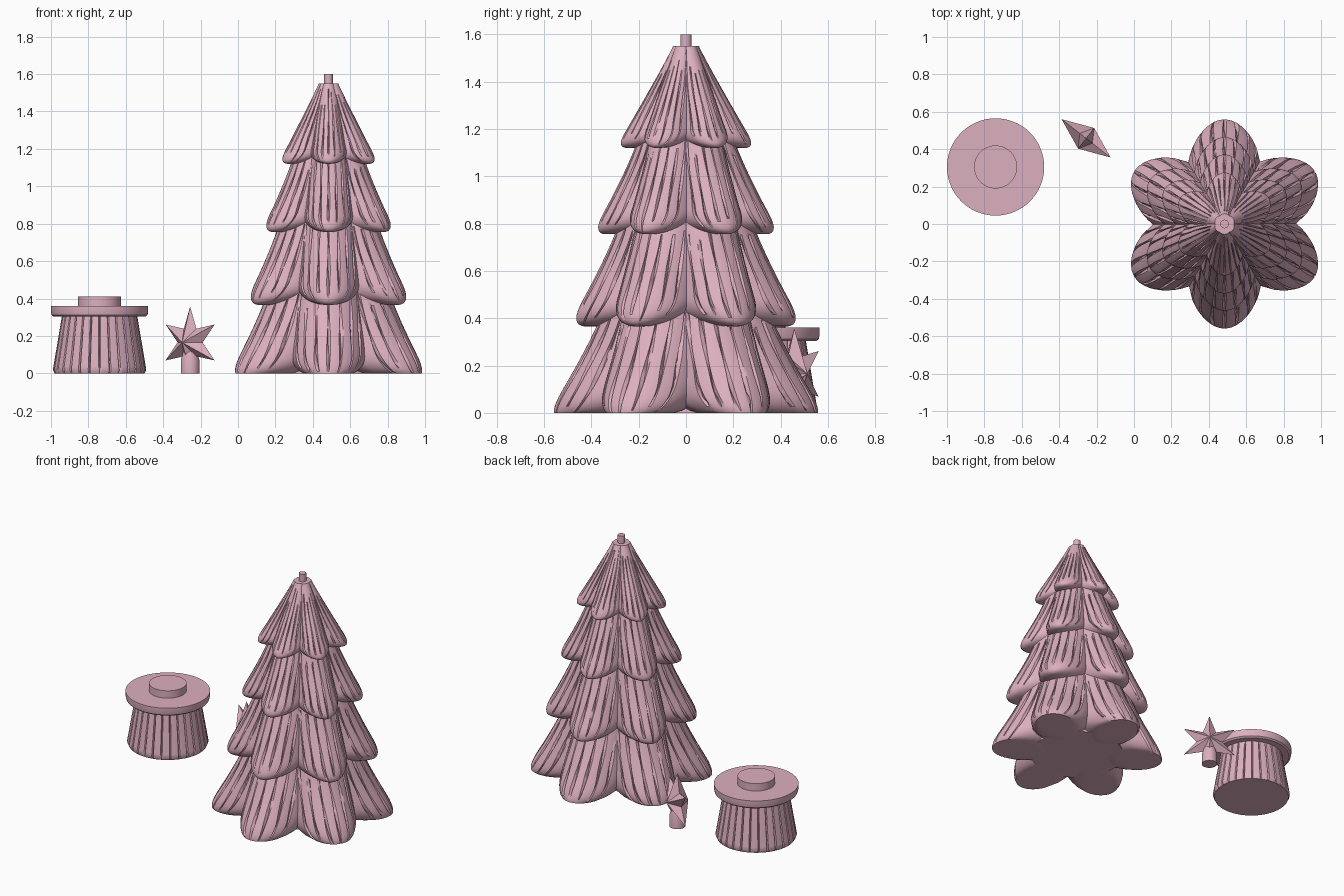
import bpy, bmesh, math, random
from mathutils import Vector, Matrix

random.seed(4)
cube = bpy.data.objects.get("Cube")
if cube:
    bpy.data.objects.remove(cube, do_unlink=True)

pink = bpy.data.materials.new("dusty_pink")
pink.use_nodes = True
COLOUR = (0.72, 0.43, 0.52, 1)
pink.diffuse_color = COLOUR
pink.node_tree.nodes["Principled BSDF"].inputs["Base Color"].default_value = COLOUR

TREE = Vector((0.484, 0, 0))
POT = Vector((-0.74, 0.305, 0))
STAR = Vector((-0.256, 0.458, 0.165))


def finish(name, bm, location, angle=35):
    bmesh.ops.recalc_face_normals(bm, faces=bm.faces)
    mesh = bpy.data.meshes.new(name)
    bm.to_mesh(mesh)
    bm.free()
    mesh.materials.append(pink)
    obj = bpy.data.objects.new(name, mesh)
    obj.location = location
    bpy.context.collection.objects.link(obj)
    if angle:
        bpy.ops.object.select_all(action='DESELECT')
        obj.select_set(True)
        bpy.context.view_layer.objects.active = obj
        bpy.ops.object.shade_smooth_by_angle(angle=math.radians(angle))
    return obj


def loft(bm, rings):
    """Skin a stack of closed rings and cap both ends."""
    rows = [[bm.verts.new(p) for p in ring] for ring in rings]
    n = len(rows[0])
    for a, b in zip(rows, rows[1:]):
        for i in range(n):
            j = (i + 1) % n
            bm.faces.new((a[i], a[j], b[j], b[i]))
    bm.faces.new(rows[0])
    bm.faces.new(rows[-1])


def lathe(name, profile, location, sides=64):
    bm = bmesh.new()
    turns = [2 * math.pi * i / sides for i in range(sides)]
    loft(bm, [[(r * math.cos(t), r * math.sin(t), z) for t in turns] for r, z in profile])
    return finish(name, bm, location)


# Petal cross-section angles: three samples per carved groove, plain ones between
GROOVES = [-58, -40, -20, 0, 20, 40, 58]
SECTION = []
for g, nxt in zip(GROOVES, GROOVES[1:] + [76]):
    SECTION += [(g - 2.2, None), (g, g), (g + 2.2, None)]
    SECTION += [(g + (nxt - g) * s, None) for s in (0.35, 0.65)]
SECTION += [(a, None) for a in range(80, 290, 15)]


def petal_rings(z_low, z_top, r_low, r_top, flare):
    """Drooping petal: a widening body followed by a rounded lip."""
    lip = 0.28 * r_low
    body_steps, lip_steps = 24, 12
    steps = [(z_top + (z_low + lip - z_top) * i / body_steps, 0) for i in range(body_steps)]
    for i in range(lip_steps):
        a = math.radians(86) * i / (lip_steps - 1)
        steps.append((z_low + lip * (1 - math.sin(a)), a))
    ends = {g: (random.uniform(0.0, 0.3), random.uniform(0.85, 0.97)) for g in GROOVES}
    rings = []
    for z, a in steps:
        f = (z_top - z) / (z_top - z_low)
        line = r_top + (r_low - r_top) * f ** flare
        curl = 1 - math.cos(a)
        outer = line - 0.16 * r_low * curl ** 1.5
        inner = 0.82 * r_low * curl
        mid, depth = (outer + inner) / 2, (outer - inner) / 2
        # Width is chosen so that neighbouring petals meet in a valley
        k = 0.9 - 0.15 * min(1, f / 0.75)
        width = 0.5 * k * line / math.sqrt(1 - ((0.866 * k - 0.5) / 0.5) ** 2)
        width *= math.cos(a)
        ring = []
        for phi, groove in SECTION:
            cut = 0
            if groove is not None and ends[groove][0] < f < ends[groove][1]:
                cut = (0.008 + 0.03 * line) * random.uniform(0.35, 1) * math.cos(a)
            sway = math.radians(phi + 1.2 * math.sin(9 * f + phi) * (abs(phi) < 62))
            x = mid + (depth - cut) * math.cos(sway)
            y = max(width - cut, 0.001) * math.sin(sway)
            ring.append(Vector((x, y, max(0, z))))
        rings.append(ring)
    return rings


# Four tiers of six petals
TIERS = [
    ("bottom_tier", -0.035, 0.50, 0.605, 0.33, 1.25),
    ("lower_middle_tier", 0.365, 0.88, 0.50, 0.26, 1.25),
    ("upper_middle_tier", 0.755, 1.22, 0.40, 0.185, 1.25),
    ("top_tier", 1.12, 1.55, 0.297, 0.055, 1.05),
]
for name, *shape in TIERS:
    bm = bmesh.new()
    for i in range(6):
        turn = Matrix.Rotation(math.radians(30 + 60 * i), 3, 'Z')
        loft(bm, [[turn @ p for p in ring] for ring in petal_rings(*shape)])
    finish(name, bm, TREE)

# Solid middle of the tree and the peg that holds the star
lathe("tree_core", [(0.3, 0), (0.27, 0.15), (0.04, 1.545)], TREE)
lathe("tree_peg", [(0.023, 1.5), (0.023, 1.6)], TREE, 24)

# Grooved trunk pot
bm = bmesh.new()
rings = []
count = 28
for i in range(17):
    f = i / 16
    z = 0.315 * f
    radius = 0.253 - 0.053 * f - (0.012 if i == 0 else 0)
    ring = []
    for g in range(count):
        for part, carved in ((-0.1, 0), (0, 1), (0.1, 0), (0.35, 0), (0.65, 0)):
            t = 2 * math.pi * (g + part) / count
            r = radius - carved * random.uniform(0.005, 0.016) * (0 < i < 16)
            ring.append((r * math.cos(t), r * math.sin(t), z))
    rings.append(ring)
loft(bm, rings)
finish("trunk_pot", bm, POT)
lathe("pot_rim", [(0.245, 0.303), (0.256, 0.312), (0.26, 0.33), (0.26, 0.36)], POT)
lathe("pot_plug", [(0.115, 0.35), (0.115, 0.41)], POT)

# Faceted six-pointed star with a socket below
bm = bmesh.new()
rim = []
for i in range(12):
    t = math.radians(90 + 30 * i)
    r = 0.085 if i % 2 else (0.155 if i == 6 else 0.192)
    rim.append(bm.verts.new((r * math.cos(t), 0, r * math.sin(t))))
for side in (-1, 1):
    peak = bm.verts.new((0, 0.07 * side, 0))
    for i in range(12):
        bm.faces.new((rim[i], rim[(i + 1) % 12], peak))
star = finish("star", bm, STAR, 0)
star.rotation_euler.z = math.radians(-38)
lathe("star_socket", [(0.05, 0), (0.05, 0.07), (0.035, 0.12)],
      (STAR.x, STAR.y, 0), 24)
